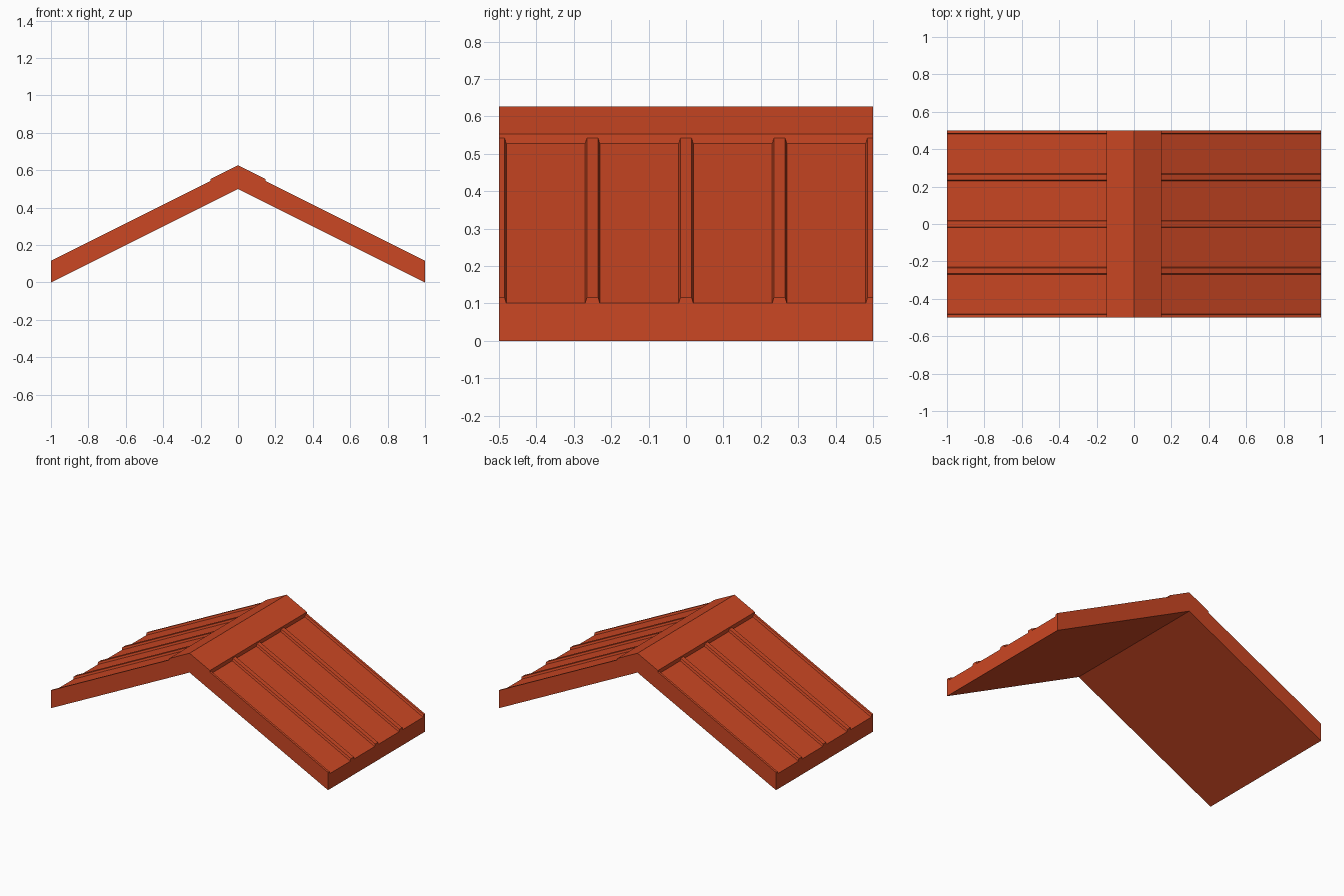
import bpy
import bmesh

if "Cube" in bpy.data.objects:
    bpy.data.objects.remove(bpy.data.objects["Cube"])

SLOPE = 0.5        # fall per unit of x
HALF_LEN = 0.5     # half length along the ridge
CAP_X = 0.147      # half width of the ridge cap
UNDER, PANEL, RIB, CAP = 0.5, 0.601, 0.616, 0.626   # surface heights at x = 0
RIB_BASE, RIB_TOP = 0.0195, 0.015                   # rib half widths

red = bpy.data.materials.new("roof red")
red.use_nodes = True
red.diffuse_color = (0.60, 0.063, 0.017, 1)
red.node_tree.nodes["Principled BSDF"].inputs["Base Color"].default_value = red.diffuse_color


def loft(name, start, end):
    """Solid between two matching closed outlines."""
    bm = bmesh.new()
    a = [bm.verts.new(p) for p in start]
    b = [bm.verts.new(p) for p in end]
    bm.faces.new(a)
    bm.faces.new(b[::-1])
    n = len(a)
    for i in range(n):
        j = (i + 1) % n
        bm.faces.new((a[j], a[i], b[i], b[j]))
    bmesh.ops.recalc_face_normals(bm, faces=bm.faces)
    mesh = bpy.data.meshes.new(name)
    bm.to_mesh(mesh)
    bm.free()
    mesh.materials.append(red)
    obj = bpy.data.objects.new(name, mesh)
    bpy.context.collection.objects.link(obj)
    return obj


# Ribbed section across the slope: raised seams, halved at both ends
section = [(-HALF_LEN, UNDER), (-HALF_LEN, RIB)]
for k in range(5):
    y = -HALF_LEN + 0.25 * k
    if k > 0:
        section += [(y - RIB_BASE, PANEL), (y - RIB_TOP, RIB)]
    if k < 4:
        section += [(y + RIB_TOP, RIB), (y + RIB_BASE, PANEL)]
section += [(HALF_LEN, RIB), (HALF_LEN, UNDER)]

# Sloping panels on both sides
for name, side in (("left_roof_panel", 1), ("right_roof_panel", -1)):
    rings = [[(side * x, y, z - SLOPE * x) for y, z in section] for x in (CAP_X, 1)]
    loft(name, *rings)

# Ridge with its raised cap
drop = SLOPE * CAP_X
gable = [(0, UNDER), (CAP_X, UNDER - drop), (CAP_X, CAP - drop),
         (0, CAP), (-CAP_X, CAP - drop), (-CAP_X, UNDER - drop)]
loft("ridge_cap", *[[(x, y, z) for x, z in gable] for y in (-HALF_LEN, HALF_LEN)])
